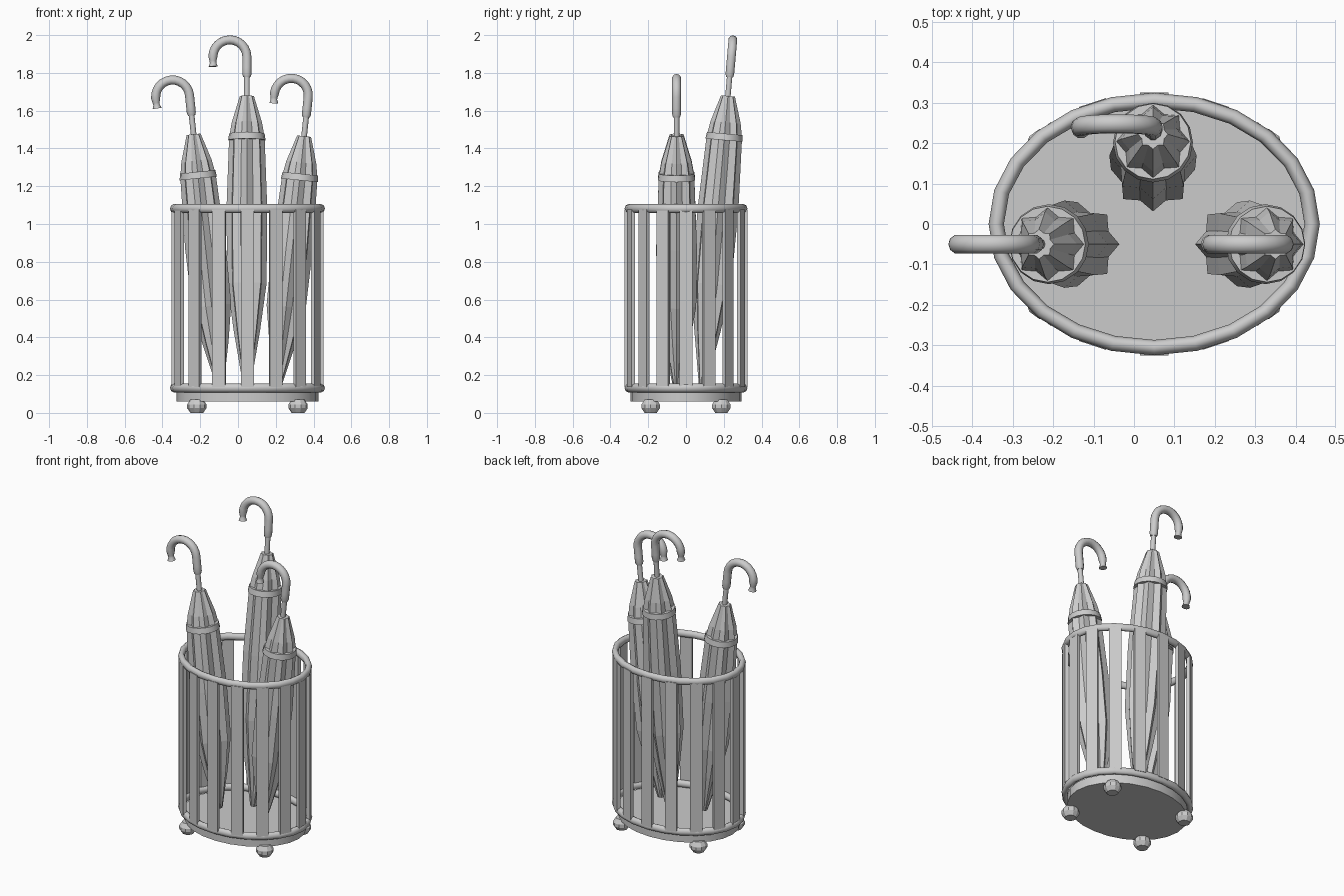
import bpy, bmesh, math
from mathutils import Matrix, Vector

if "Cube" in bpy.data.objects:
    bpy.data.objects.remove(bpy.data.objects["Cube"], do_unlink=True)

grey = bpy.data.materials.new("plain_grey")
grey.use_nodes = True
grey.diffuse_color = (0.6, 0.6, 0.6, 1)
grey.node_tree.nodes["Principled BSDF"].inputs["Base Color"].default_value = (0.6, 0.6, 0.6, 1)

CX, RX, RY = 0.05, 0.41, 0.325   # stand centre and oval radii


def finish(name, bm, matrix=Matrix(), smooth=None):
    bmesh.ops.recalc_face_normals(bm, faces=bm.faces[:])
    mesh = bpy.data.meshes.new(name)
    bm.to_mesh(mesh)
    bm.free()
    mesh.materials.append(grey)
    obj = bpy.data.objects.new(name, mesh)
    bpy.context.collection.objects.link(obj)
    obj.matrix_world = matrix
    if smooth is not None:
        bpy.ops.object.select_all(action="DESELECT")
        obj.select_set(True)
        bpy.context.view_layer.objects.active = obj
        bpy.ops.object.shade_smooth_by_angle(angle=math.radians(smooth))
    return obj


def skin(bm, loops, closed=False):
    """Bridge equal-sized rings of points; cap the ends unless closed."""
    rings = [[bm.verts.new(p) for p in loop] for loop in loops]
    n = len(rings[0])
    pairs = list(zip(rings, rings[1:]))
    if closed:
        pairs.append((rings[-1], rings[0]))
    for a, b in pairs:
        for i in range(n):
            j = (i + 1) % n
            bm.faces.new((a[i], a[j], b[j], b[i]))
    if not closed:
        bm.faces.new(rings[0])
        bm.faces.new(rings[-1])


def circle(rx, ry, z, n, x=0, y=0):
    angles = [math.tau * i / n for i in range(n)]
    return [Vector((x + rx * math.cos(a), y + ry * math.sin(a), z)) for a in angles]


def lathe(name, profile, n, matrix=Matrix(), smooth=None):
    bm = bmesh.new()
    skin(bm, [circle(r, r, z, n) for r, z in profile])
    return finish(name, bm, matrix, smooth)


# Oval stand: two hoops
def hoop(name, z):
    loops = []
    for k in range(8):
        a = math.tau * k / 8
        d = 0.019 * math.cos(a)
        loops.append(circle(RX - 0.019 + d, RY - 0.019 + d, z + 0.0235 * math.sin(a), 24, CX))
    bm = bmesh.new()
    skin(bm, loops, closed=True)
    finish(name, bm, smooth=60)


hoop("top_hoop", 1.082)
hoop("bottom_hoop", 0.132)

# Base plate
bm = bmesh.new()
skin(bm, [circle(0.375, 0.295, z, 24, CX) for z in (0.06, 0.115)])
finish("base_plate", bm, smooth=40)

# Upright slats, each facing along the oval's normal
for i in range(16):
    a = math.tau * i / 16
    px, py = 0.392 * math.cos(a), 0.315 * math.sin(a)
    turn = math.atan2(math.sin(a) / RY, math.cos(a) / RX)
    bm = bmesh.new()
    bmesh.ops.create_cube(bm, size=1)
    bmesh.ops.scale(bm, vec=(0.02, 0.07, 0.94), verts=bm.verts[:])
    finish("slat", bm, Matrix.Translation((CX + px, py, 0.607)) @ Matrix.Rotation(turn, 4, "Z"))

# Bun feet
for sx in (-1, 1):
    for sy in (-1, 1):
        lathe("foot", [(0.034, 0), (0.051, 0.025), (0.051, 0.045), (0.034, 0.07)], 10,
              Matrix.Translation((CX + sx * 0.268, sy * 0.187, 0)), smooth=30)


# Folded umbrella, local origin at the canopy top
def umbrella(position, axis, degrees, length):
    m = Matrix.Translation(position) @ Matrix.Rotation(math.radians(degrees), 4, axis)
    low = length - 0.6

    # Pleated canopy with an eight-pointed section
    profile = [(0.037, 0), (0.08, 0.14), (0.094, 0.22), (0.108, 0.6),
               (0.104, 0.6 + low * 0.42), (0.07, 0.6 + low * 0.68), (0.018, length)]
    loops = []
    for r, depth in profile:
        ring = circle(r, r, -depth, 16)
        for k in range(1, 16, 2):
            ring[k].x *= 0.8
            ring[k].y *= 0.8
        loops.append(ring)
    bm = bmesh.new()
    skin(bm, loops)
    finish("umbrella_canopy", bm, m)

    # Strap and shaft
    lathe("umbrella_strap", [(0.094, -0.2), (0.099, -0.235)], 16, m, smooth=40)
    lathe("umbrella_shaft", [(0.015, -0.02), (0.015, 0.12)], 10, m, smooth=40)

    # Crook handle with a pinched, flared end
    path = [(0, 0.1, 0.019), (0, 0.115, 0.024), (0, 0.15, 0.024)]
    for k in range(13):
        a = math.pi * k / 12
        path.append((0.09 * (math.cos(a) - 1), 0.208 + 0.09 * math.sin(a), 0.024))
    path += [(-0.18, 0.186, 0.018), (-0.179, 0.176, 0.017), (-0.178, 0.156, 0.024)]
    loops = []
    for k, (x, z, r) in enumerate(path):
        x0, z0, _ = path[max(k - 1, 0)]
        x1, z1, _ = path[min(k + 1, len(path) - 1)]
        t = Vector((x1 - x0, 0, z1 - z0)).normalized()
        side = Vector((t.z, 0, -t.x))
        loops.append([Vector((x, 0, z)) + side * p.x + Vector((0, p.y, 0))
                      for p in circle(r, r, 0, 10)])
    bm = bmesh.new()
    skin(bm, loops)
    finish("umbrella_handle", bm, m, smooth=40)


umbrella((-0.235, -0.05, 1.475), "Y", -6, 1.345)
umbrella((0.35, -0.05, 1.465), "Y", 6, 1.335)
umbrella((0.047, 0.222, 1.678), "X", -5, 1.55)
